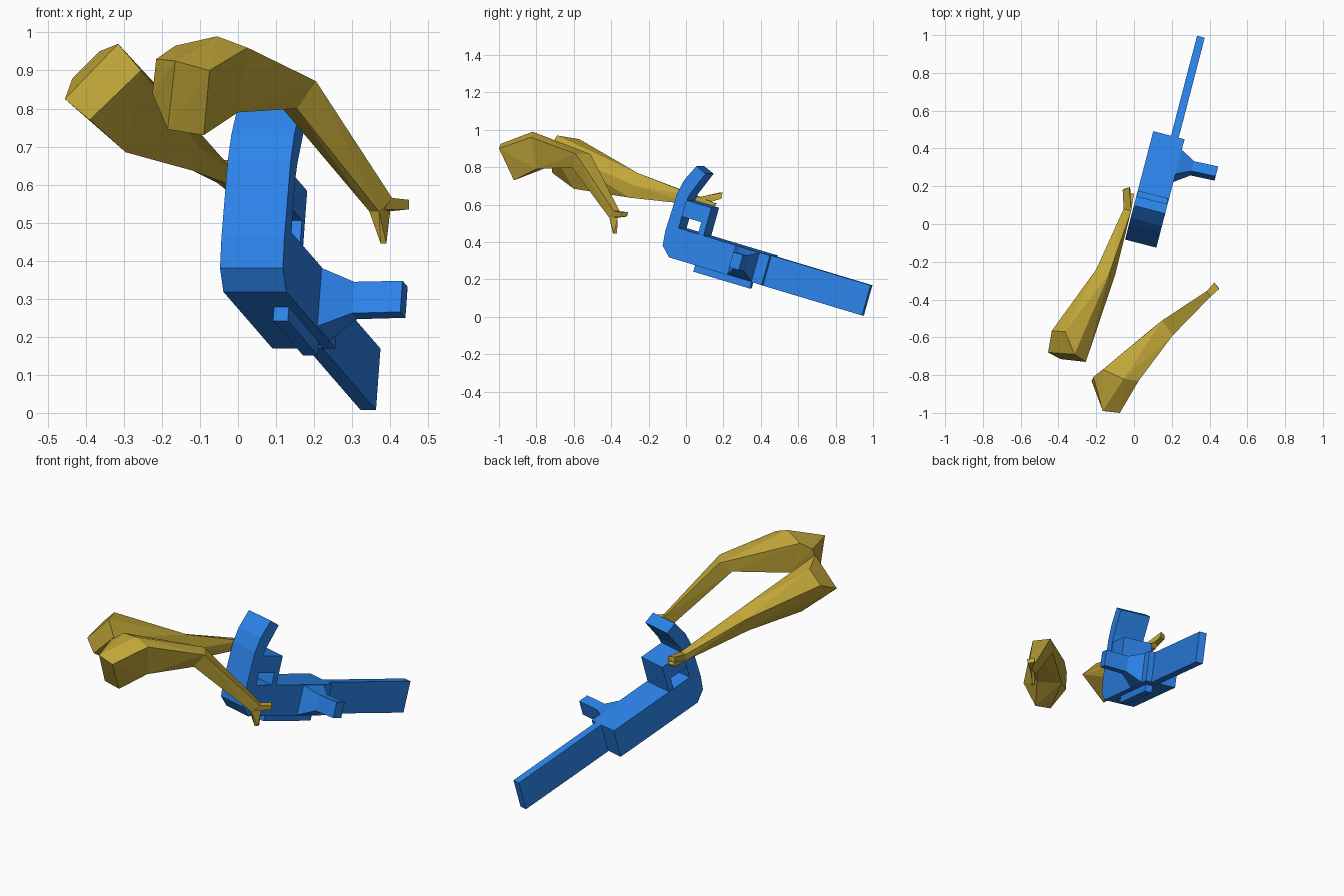
import bpy, bmesh
from mathutils import Vector

if "Cube" in bpy.data.objects:
    bpy.data.objects.remove(bpy.data.objects["Cube"])

def material(name, color):
    m = bpy.data.materials.new(name)
    m.diffuse_color = color
    m.use_nodes = True
    m.node_tree.nodes["Principled BSDF"].inputs["Base Color"].default_value = m.diffuse_color
    return m

BLUE = material("blue", (0.025, 0.23, 0.83, 1))
GOLD = material("gold", (0.53, 0.38, 0.04, 1))

# Tilted frame of the saw: across, along the bar, up
S = Vector((0.968, -0.25, 0))
D = Vector((0.242, 0.929, -0.279))
U = Vector((0.07, 0.27, 0.96))

def saw(a, b, c):
    return S * a + D * b + U * c

def finish(bm, name, mat):
    bmesh.ops.recalc_face_normals(bm, faces=bm.faces)
    me = bpy.data.meshes.new(name)
    bm.to_mesh(me)
    bm.free()
    me.materials.append(mat)
    ob = bpy.data.objects.new(name, me)
    bpy.context.collection.objects.link(ob)

def slab(name, profile, a0, a1):
    """Extrude a side profile across the saw."""
    bm = bmesh.new()
    f = bm.faces.new([bm.verts.new(saw(a0, b, c)) for b, c in profile])
    ext = bmesh.ops.extrude_face_region(bm, geom=[f])["geom"]
    bmesh.ops.translate(bm, vec=S * (a1 - a0),
                        verts=[v for v in ext if isinstance(v, bmesh.types.BMVert)])
    finish(bm, name, BLUE)

def rect(b0, b1, c0, c1):
    return [(b0, c0), (b1, c0), (b1, c1), (b0, c1)]

def hull(name, pts, mat):
    bm = bmesh.new()
    for p in pts:
        bm.verts.new(p)
    r = bmesh.ops.convex_hull(bm, input=bm.verts)
    junk = [v for v in r["geom_interior"] if isinstance(v, bmesh.types.BMVert)]
    bmesh.ops.delete(bm, geom=junk, context='VERTS')
    bmesh.ops.dissolve_limit(bm, angle_limit=0.03, verts=bm.verts, edges=bm.edges)
    finish(bm, name, mat)

# Motor body with rear grip and curved hand guard
slab("saw_body", [(0.39, 0.29), (0.39, 0.455), (-0.135, 0.455), (-0.137, 0.595),
                  (-0.125, 0.65), (-0.073, 0.776), (-0.134, 0.80), (-0.178, 0.709),
                  (-0.195, 0.632), (-0.202, 0.421), (-0.194, 0.34), (-0.143, 0.29)],
     -0.025, 0.146)
# Grip loop
slab("grip_loop", [(-0.15, 0.52), (-0.025, 0.52), (-0.025, 0.44), (0.007, 0.44),
                   (0.007, 0.61), (-0.15, 0.61)], -0.023, 0.142)
# Cutting bar and lower rail
slab("cutting_bar", rect(0.37, 0.96, 0.287, 0.455), 0.072, 0.114)
slab("lower_rail", rect(0.0, 0.325, 0.252, 0.30), 0.077, 0.117)

# Side handle: tapered base and straight grip
base = [saw(0.14, b, c) for b, c in rect(0.19, 0.333, 0.29, 0.455)]
neck = [saw(0.225, b, c) for b, c in rect(0.238, 0.294, 0.342, 0.428)]
tip = [saw(0.355, b, c) for b, c in rect(0.242, 0.298, 0.347, 0.432)]
hull("side_handle_base", base + neck, BLUE)
hull("side_handle_grip", neck + tip, BLUE)

# Right arm
cap = [(-.165, -.99, .925), (-.075, -1, .9), (-.09, -.92, .73), (-.185, -.91, .745),
       (-.225, -.83, .84), (-.215, -.81, .93)]
upper = [(-.165, -.77, .965), (-.055, -.82, .99), (.025, -.83, .96), (0, -.8, .79),
         (-.12, -.74, .80)]
elbow = [(.15, -.51, .87), (.205, -.59, .872), (.155, -.61, .80), (.10, -.55, .82)]
wrist = [(.405, -.385, .565), (.385, -.355, .565), (.345, -.395, .53), (.37, -.41, .53),
         (.40, -.365, .53)]
finger = [(.45, -.345, .56), (.45, -.34, .535), (.425, -.31, .56), (.425, -.315, .537)]
thumb = [(.375, -.39, .445), (.39, -.385, .445), (.375, -.37, .445), (.39, -.37, .447)]
hull("right_shoulder", cap + upper, GOLD)
hull("right_upper_arm", upper + elbow, GOLD)
hull("right_forearm", elbow + wrist, GOLD)
hull("right_fingers", wrist[:2] + [wrist[4], (.385, -.395, .535)] + finger, GOLD)
hull("right_thumb", wrist[2:] + [(.385, -.365, .505), (.38, -.395, .49)] + thumb, GOLD)

# Left arm
cap = [(-.455, -.68, .825), (-.435, -.565, .88), (-.365, -.57, .95), (-.315, -.69, .97),
       (-.255, -.73, .90), (-.39, -.715, .77), (-.295, -.60, .685)]
elbow = [(-.2, -.24, .75), (-.13, -.26, .77), (-.2, -.27, .68), (-.12, -.3, .637),
         (-.1, -.27, .70)]
wrist = [(-.055, .08, .64), (-.015, .07, .64), (-.055, .08, .605), (-.015, .07, .597)]
finger = [(-.06, .18, .665), (-.025, .195, .665), (-.055, .185, .635), (-.02, .19, .632)]
thumb = [(-.03, .14, .585), (-.005, .14, .588), (-.03, .165, .605), (0, .16, .607)]
hull("left_upper_arm", cap + elbow, GOLD)
hull("left_forearm", elbow + wrist, GOLD)
hull("left_fingers", wrist + finger, GOLD)
hull("left_thumb", wrist + thumb, GOLD)
